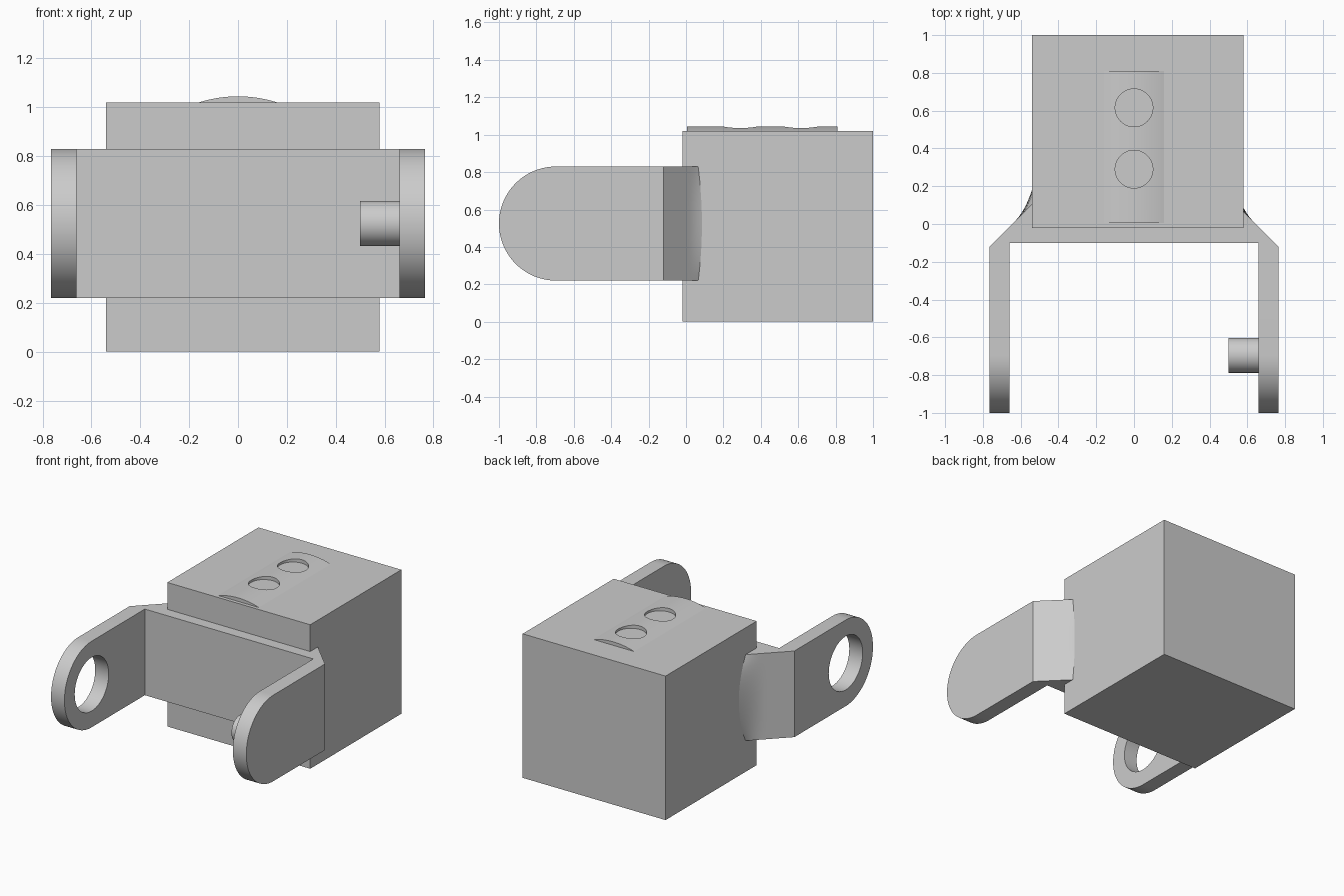
import bpy, bmesh, math
from mathutils import Vector

if "Cube" in bpy.data.objects:
    bpy.data.objects.remove(bpy.data.objects["Cube"])

grey = bpy.data.materials.new("plain grey")
grey.diffuse_color = (0.6, 0.6, 0.6, 1)
grey.use_nodes = True
grey.node_tree.nodes["Principled BSDF"].inputs["Base Color"].default_value = grey.diffuse_color

Z0, Z1 = 0.22, 0.83            # bracket bottom and top
ZC, R = 0.525, 0.305           # arm tip centre height and radius
PIVOT_Y = -0.695


def finish(name, bm):
    bmesh.ops.recalc_face_normals(bm, faces=bm.faces)
    mesh = bpy.data.meshes.new(name)
    bm.to_mesh(mesh)
    bm.free()
    ob = bpy.data.objects.new(name, mesh)
    bpy.context.collection.objects.link(ob)
    mesh.materials.append(grey)
    return ob


def prism(name, outline, offset):
    """Extrude a closed 3D outline by an offset."""
    bm = bmesh.new()
    face = bm.faces.new([bm.verts.new(p) for p in outline])
    new = bmesh.ops.extrude_face_region(bm, geom=[face])["geom"]
    verts = [v for v in new if isinstance(v, bmesh.types.BMVert)]
    bmesh.ops.translate(bm, verts=verts, vec=Vector(offset))
    return finish(name, bm)


def select(ob):
    bpy.ops.object.select_all(action='DESELECT')
    ob.select_set(True)
    bpy.context.view_layer.objects.active = ob


def boolean(ob, tool, operation):
    mod = ob.modifiers.new("cut", 'BOOLEAN')
    mod.object, mod.operation, mod.solver = tool, operation, 'EXACT'
    select(ob)
    bpy.ops.object.modifier_apply(modifier=mod.name)
    bpy.data.objects.remove(tool)


def smooth(ob):
    select(ob)
    bpy.ops.object.shade_smooth_by_angle(angle=math.radians(30))


def circle(r, n):
    return [(r * math.cos(2 * math.pi * i / n), r * math.sin(2 * math.pi * i / n)) for i in range(n)]


# Main block
prism("block", [(-0.54, -0.02, 0), (0.58, -0.02, 0), (0.58, 1, 0), (-0.54, 1, 0)], (0, 0, 1.02))

# Fork bracket: plan outline trimmed by the rounded side profile
half = [(0.66, -0.10), (0.66, -1.0), (0.765, -1.0), (0.765, -0.12), (0.5, 0.145)]
plan = half + [(-x, y) for x, y in reversed(half)]
bracket = prism("fork_bracket", [(x, y, Z0) for x, y in plan], (0, 0, Z1 - Z0))
tip = [math.pi / 2 + math.pi * i / 40 for i in range(41)]
side = [(PIVOT_Y + R * math.cos(a), ZC + R * math.sin(a)) for a in tip] + [(0.3, Z0), (0.3, Z1)]
trim = prism("trim", [(-1, y, z) for y, z in side], (2, 0, 0))
boolean(bracket, trim, 'INTERSECT')

# Pivot hole in the left arm
hole = prism("hole", [(-0.9, PIVOT_Y + a, ZC + b) for a, b in circle(0.19, 48)], (0.4, 0, 0))
boolean(bracket, hole, 'DIFFERENCE')
smooth(bracket)

# Pin on the inside of the right arm
pin = prism("pin", [(0.5, PIVOT_Y + a, ZC + b) for a, b in circle(0.0925, 40)], (0.17, 0, 0))
smooth(pin)

# Curved flares where the bracket corners meet the block
for sign, name in ((-1, "left_flare"), (1, "right_flare")):
    bm = bmesh.new()
    rows = []
    for i in range(11):
        t = 0.11 * i / 10
        x = 0.64 - t
        row = []
        for j in range(17):
            s = -1 + j / 8
            y = 0.645 - x + 0.075 * (t / 0.1) ** 2.6 * (1 - s * s)
            row.append(bm.verts.new((sign * x, y, ZC + R * s)))
        rows.append(row)
    for a, b in zip(rows, rows[1:]):
        for j in range(16):
            bm.faces.new((a[j], a[j + 1], b[j + 1], b[j]))
    flare = finish(name, bm)
    # Point the open patch outwards
    if flare.data.polygons[0].normal.x * sign < 0:
        flare.data.flip_normals()
    smooth(flare)

# Domed strip on top with two round holes
rad = (0.16 ** 2 + 0.025 ** 2) / 0.05
xs = [0.16 - 0.32 * i / 24 for i in range(25)]
arc = [(x, 1.045 - rad + math.sqrt(rad * rad - x * x)) for x in xs]
section = arc + [(-0.16, 1.0), (0.16, 1.0)]
strip = prism("top_strip", [(x, 0.005, z) for x, z in section], (0, 0.805, 0))
for yc in (0.29, 0.615):
    cutter = prism("round_cut", [(a, yc + b, 0.9) for a, b in circle(0.1, 40)], (0, 0, 0.3))
    boolean(strip, cutter, 'DIFFERENCE')
smooth(strip)
